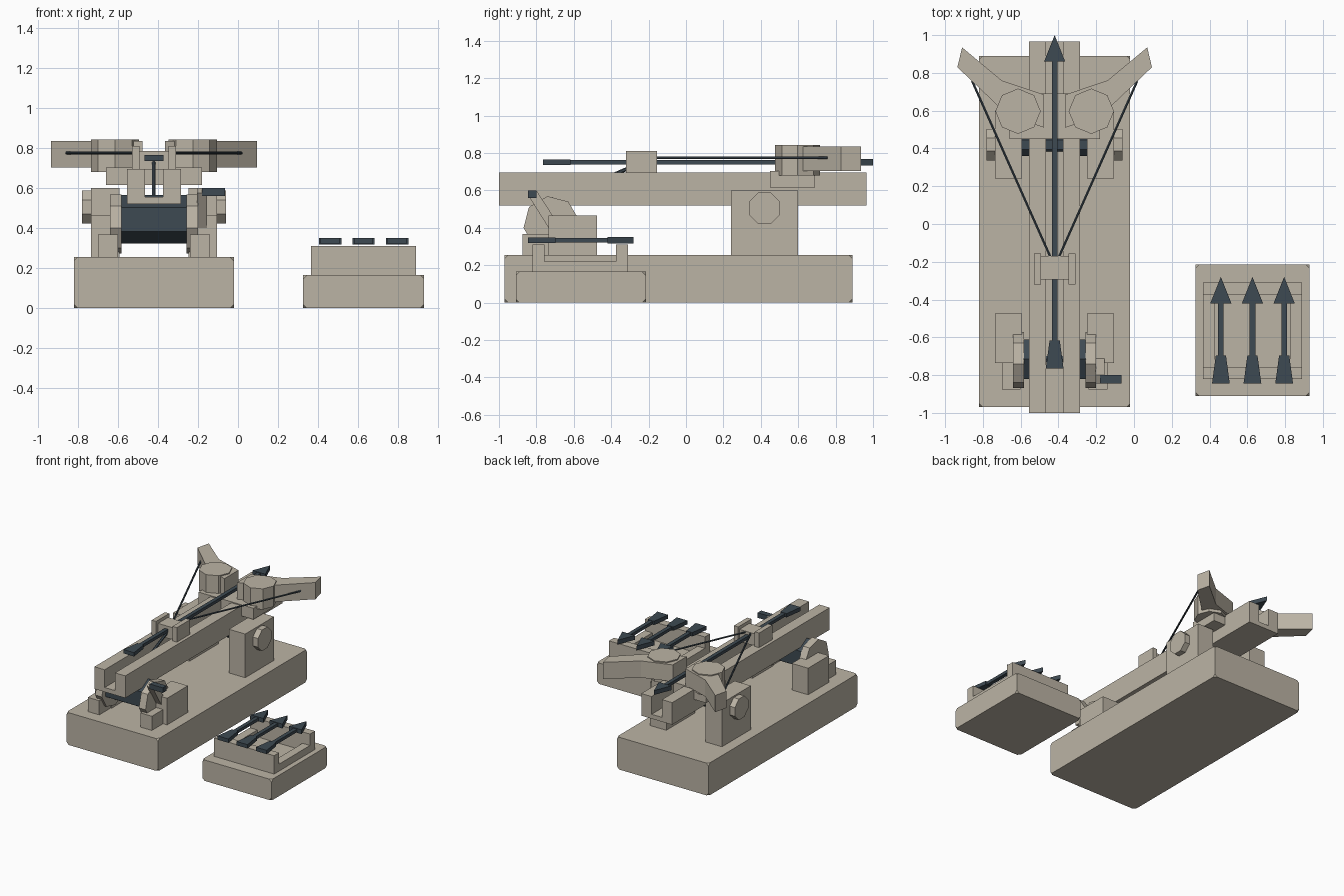
import bpy, bmesh, math
from mathutils import Vector

if "Cube" in bpy.data.objects:
    bpy.data.objects.remove(bpy.data.objects["Cube"])


def material(name, rgb):
    m = bpy.data.materials.new(name)
    m.diffuse_color = (*rgb, 1)
    m.use_nodes = True
    m.node_tree.nodes["Principled BSDF"].inputs["Base Color"].default_value = m.diffuse_color
    return m


STONE = material("warm_grey", (0.50, 0.455, 0.375))
DARK = material("dark_slate", (0.048, 0.068, 0.085))
CX = -0.42  # centre line of the launcher


def finish(name, bm, mat):
    bmesh.ops.recalc_face_normals(bm, faces=bm.faces)
    me = bpy.data.meshes.new(name)
    bm.to_mesh(me)
    bm.free()
    me.materials.append(mat)
    ob = bpy.data.objects.new(name, me)
    bpy.context.collection.objects.link(ob)
    return ob


def prism(name, pts, axis, lo, hi, mat=STONE, cut=0):
    """Extrude a profile: axis X takes (y,z), Y takes (x,z), Z takes (x,y)."""
    put = {"X": lambda a, b, c: (c, a, b), "Y": lambda a, b, c: (a, c, b),
           "Z": lambda a, b, c: (a, b, c)}[axis]
    bm = bmesh.new()
    f = bm.faces.new([bm.verts.new(put(a, b, lo)) for a, b in pts])
    new = bmesh.ops.extrude_face_region(bm, geom=[f])["geom"]
    shift = Vector(put(0, 0, hi - lo))
    bmesh.ops.translate(bm, vec=shift, verts=[v for v in new if isinstance(v, bmesh.types.BMVert)])
    if cut:
        bmesh.ops.bevel(bm, geom=bm.verts[:], offset=cut, segments=1, affect='VERTICES')
    return finish(name, bm, mat)


def box(name, x0, x1, y0, y1, z0, z1, mat=STONE, cut=0):
    return prism(name, [(x0, y0), (x1, y0), (x1, y1), (x0, y1)], "Z", z0, z1, mat, cut)


def ngon(a, b, r, n, deg=0):
    return [(a + r * math.cos(math.radians(deg) + math.tau * i / n),
             b + r * math.sin(math.radians(deg) + math.tau * i / n)) for i in range(n)]


def rod(name, p, q, r, mat=DARK):
    p, q = Vector(p), Vector(q)
    bm = bmesh.new()
    bmesh.ops.create_cone(bm, cap_ends=True, segments=6, radius1=r, radius2=r, depth=(q - p).length)
    bm.transform((q - p).to_track_quat('Z', 'Y').to_matrix().to_4x4())
    bmesh.ops.translate(bm, vec=(p + q) / 2, verts=bm.verts)
    return finish(name, bm, mat)


def bolt(name, x, y0, y1, z):
    """Flat arrow with a triangular tip and flared tail."""
    box(name + "_shaft", x - .015, x + .015, y0 + .1, y1 - .1, z - .012, z + .012, DARK)
    prism(name + "_tip", [(x - .056, y1 - .14), (x + .056, y1 - .14), (x, y1)], "Z", z - .017, z + .017, DARK)
    prism(name + "_tail", [(x - .047, y0), (x + .047, y0), (x + .027, y0 + .148), (x - .027, y0 + .148)],
          "Z", z - .015, z + .015, DARK)


# Launcher base and grooved rail
box("launcher_base", -.82, -.02, -.97, .89, 0, .255, cut=.02)
prism("grooved_rail", [(-.555, .52), (-.285, .52), (-.285, .695), (-.375, .695), (-.375, .555),
                       (-.465, .555), (-.465, .695), (-.555, .695)], "Y", -1.0, .965)
box("bow_mount", -.66, -.18, .45, .69, .615, .703)

# Winch drum and pivot axle
prism("winch_drum", ngon(-.715, .443, .121, 6, 90), "X", -.585, -.255, DARK)
prism("pivot_axle", ngon(.42, .505, .066, 8, 22.5), "X", -.60, -.24, DARK)

# Loaded bolt
bolt("loaded_bolt", CX, -.765, 1.0, .75)

# Parts on both sides of the launcher
for side, s in (("left", -1), ("right", 1)):
    def sbox(name, a, b, *rest):
        x0, x1 = sorted((CX + s * a, CX + s * b))
        box(side + name, x0, x1, *rest)

    def sprism(name, pts, a, b):
        x0, x1 = sorted((CX + s * a, CX + s * b))
        prism(side + name, pts, "X", x0, x1)

    sbox("_pivot_post", .172, .315, .24, .60, .255, .60)
    sprism("_pivot_cap", ngon(.42, .505, .09, 8, 22.5), .30, .36)
    sbox("_winch_block", .172, .315, -.735, -.475, .255, .465)
    sbox("_winch_foot", .18, .28, -.875, -.73, .255, .367)
    sprism("_winch_wheel", ngon(-.72, .42, .15, 8, 8), .162, .22)
    sbox("_slider_flange", .072, .11, -.32, -.155, .69, .81)

    # Bow arm with its octagonal hub
    arm = [(.49, .935), (.28, .76), (.056, .685), (.056, .51), (.114, .53), (.295, .62), (.515, .83)]
    prism(side + "_bow_arm", [(CX + s * a, b) for a, b in arm], "Z", .703, .835)
    prism(side + "_bow_hub", ngon(CX + s * .194, .597, .12, 8), "Z", .68, .843)
    rod(side + "_bow_string", (CX + s * .437, .757, .775), (CX + s * .02, -.18, .775), .007)

# String slider and its winch rope
box("slider", -.492, -.348, -.295, -.17, .69, .785)
rod("winch_rope", (CX, -.27, .735), (CX, -.68, .555), .01)

# Crank on the right wheel
prism("crank_arm", [(-.735, .40), (-.69, .43), (-.80, .60), (-.845, .575)], "X", -.205, -.155)
box("crank_handle", -.18, -.065, -.845, -.80, .56, .60, DARK)

# Ammunition rack
box("rack_base", .325, .93, -.91, -.215, 0, .165, cut=.02)
for name, y0, y1 in (("front", -.82, -.757), ("back", -.373, -.31)):
    box("rack_" + name + "_bar", .365, .89, y0, y1, .16, .31)
for name, x0, x1 in (("left", .365, .43), ("right", .825, .89)):
    box("rack_" + name + "_bar", x0, x1, -.80, -.33, .16, .22)
for i, x in enumerate((.46, .627, .795)):
    bolt("spare_bolt_%d" % (i + 1), x, -.845, -.28, .334)
